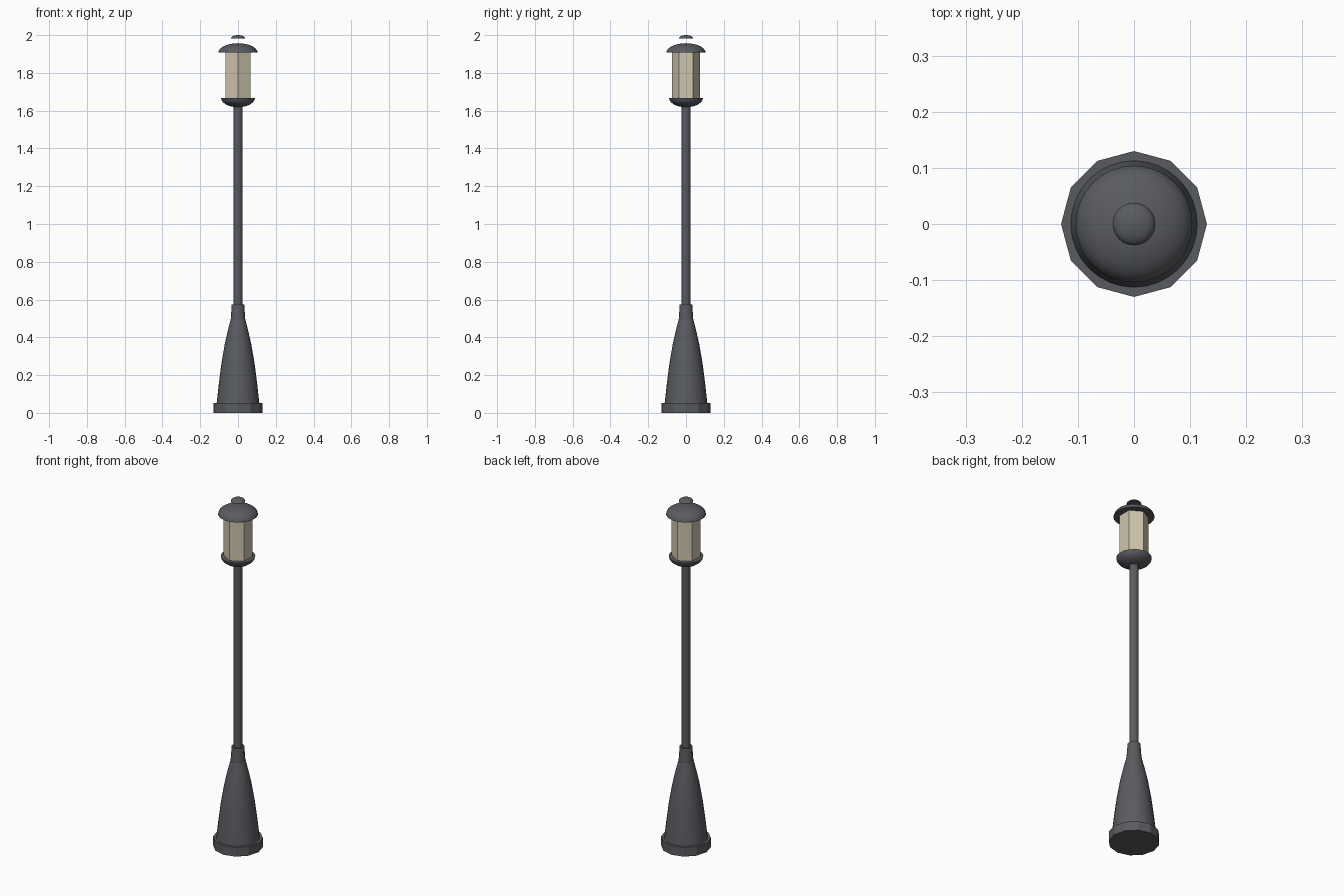
import bpy, bmesh, math

if "Cube" in bpy.data.objects:
    bpy.data.objects.remove(bpy.data.objects["Cube"])

def lathe(name, profile, sides, smooth=True, turn=0.0, color=(0.1, 0.105, 0.115)):
    """Revolve (radius, z) points around the z axis; zero radius makes a pole."""
    bm = bmesh.new()
    rings = []
    for r, z in profile:
        if r == 0:
            rings.append([bm.verts.new((0, 0, z))])
        else:
            rings.append([bm.verts.new((r * math.cos(turn + math.tau * i / sides),
                                        r * math.sin(turn + math.tau * i / sides), z))
                          for i in range(sides)])
    for a, b in zip(rings, rings[1:]):
        for i in range(sides):
            j = (i + 1) % sides
            quad = [a[i % len(a)], a[j % len(a)], b[j % len(b)], b[i % len(b)]]
            bm.faces.new(list(dict.fromkeys(quad)))
    for ring, flip in ((rings[0], True), (rings[-1], False)):
        if len(ring) > 1:
            bm.faces.new(ring[::-1] if flip else ring)
    bmesh.ops.recalc_face_normals(bm, faces=bm.faces)
    me = bpy.data.meshes.new(name)
    bm.to_mesh(me)
    bm.free()
    ob = bpy.data.objects.new(name, me)
    bpy.context.collection.objects.link(ob)
    mat = bpy.data.materials.new(name + "_paint")
    mat.diffuse_color = (*color, 1)
    mat.use_nodes = True
    mat.node_tree.nodes["Principled BSDF"].inputs["Base Color"].default_value = mat.diffuse_color
    me.materials.append(mat)
    if smooth:
        bpy.ops.object.select_all(action='DESELECT')
        ob.select_set(True)
        bpy.context.view_layer.objects.active = ob
        bpy.ops.object.shade_smooth_by_angle(angle=math.radians(35))
    return ob

def dome(r, z, h, steps=6):
    """Quarter-ellipse profile from rim to apex; negative h hangs down."""
    pts = [(r * math.cos(math.pi / 2 * k / steps), z + h * math.sin(math.pi / 2 * k / steps))
           for k in range(steps)]
    return pts + [(0, z + h)]

# Foot and flared base
lathe("foot_plate", [(0.13, 0), (0.13, 0.052)], 12, smooth=False)
lathe("flared_base", [(0.113, 0.05), (0.102, 0.15), (0.088, 0.26), (0.071, 0.36),
                      (0.053, 0.44), (0.039, 0.495)], 32)
lathe("base_collar", [(0.039, 0.49), (0.036, 0.53), (0.033, 0.575)], 32)

# Pole
lathe("pole", [(0.024, 0.57), (0.024, 1.63)], 24)

# Lantern: bowl, six-sided glass, roof and floating finial
lathe("lantern_bowl", dome(0.09, 1.668, -0.05), 32)
lathe("lantern_glass", [(0.075, 1.65), (0.075, 1.92)], 6, smooth=False,
      turn=math.pi / 2, color=(0.62, 0.56, 0.42))
lathe("lantern_roof", dome(0.104, 1.907, 0.05), 32)
lathe("finial", dome(0.038, 1.982, 0.018), 32)
